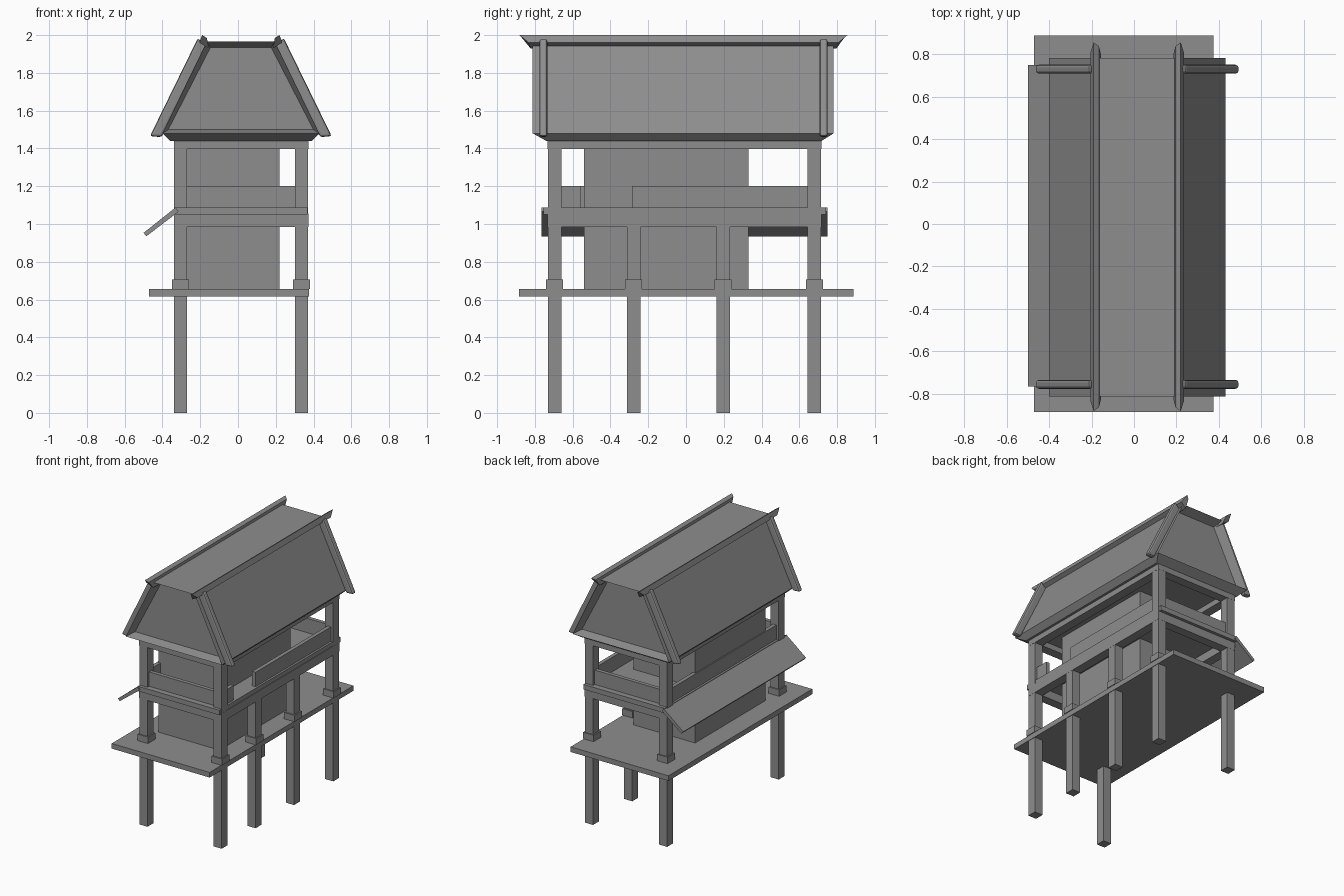
import bpy
import bmesh
from mathutils import Vector

cube = bpy.data.objects.get("Cube")
if cube:
    bpy.data.objects.remove(cube, do_unlink=True)

grey = bpy.data.materials.new("plain grey")
grey.use_nodes = True
grey.diffuse_color = (0.27, 0.27, 0.27, 1)
grey.node_tree.nodes["Principled BSDF"].inputs["Base Color"].default_value = (0.27, 0.27, 0.27, 1)

ROOF_X, ROOF_Y = 0.015, -0.013    # centre lines of the roof


def finish(name, bm):
    bmesh.ops.recalc_face_normals(bm, faces=bm.faces)
    mesh = bpy.data.meshes.new(name)
    bm.to_mesh(mesh)
    bm.free()
    mesh.materials.append(grey)
    obj = bpy.data.objects.new(name, mesh)
    bpy.context.collection.objects.link(obj)
    return obj


def loft(name, lower, upper, inset=None):
    """Solid between two matching loops of points, optionally with recessed ends."""
    bm = bmesh.new()
    a = [bm.verts.new(p) for p in lower]
    b = [bm.verts.new(p) for p in upper]
    caps = [bm.faces.new(a[::-1]), bm.faces.new(b)]
    for i in range(len(a)):
        j = (i + 1) % len(a)
        bm.faces.new((a[i], a[j], b[j], b[i]))
    if inset:
        bmesh.ops.recalc_face_normals(bm, faces=bm.faces)
        bmesh.ops.inset_individual(bm, faces=caps, thickness=inset[0])
        for f in caps:
            bmesh.ops.translate(bm, verts=f.verts, vec=-f.normal * inset[1])
    return finish(name, bm)


def rect(x, y, z):
    return [(x[0], y[0], z), (x[1], y[0], z), (x[1], y[1], z), (x[0], y[1], z)]


def box(name, x, y, z):
    return loft(name, rect(x, y, z[0]), rect(x, y, z[1]))


def prism(name, profile, y, inset=None):
    """Extrude an (x, z) profile along y."""
    return loft(name, *[[(px, end, pz) for px, pz in profile] for end in y], inset=inset)


# Main platform and enclosed core
box("platform", (-0.47, 0.375), (-0.885, 0.887), (0.615, 0.655))
box("inner_core", (-0.31, 0.22), (-0.54, 0.33), (0.655, 1.45))

# Posts with square plinths
RIGHT, LEFT = 0.336, -0.304
FRONT, BACK = -0.695, 0.68


def post(name, x, y, top):
    box(name, (x - 0.035, x + 0.035), (y - 0.036, y + 0.036), (0, top))
    box(name + "_plinth", (x - 0.045, x + 0.045), (y - 0.045, y + 0.045), (0.655, 0.705))


for x, side in ((LEFT, "awning_side"), (RIGHT, "open_side")):
    post(side + "_front_post", x, FRONT, 1.42)
    post(side + "_back_post", x, BACK, 1.42)
for i, y in enumerate((-0.277, 0.197)):
    post(f"middle_post_{i + 1}", RIGHT, y, 1.0)

# Horizontal beams around the posts at both levels
for level, z in (("floor", (0.985, 1.055)), ("eave", (1.397, 1.45))):
    for x, side in ((LEFT, "awning_side"), (RIGHT, "open_side")):
        box(f"{level}_beam_{side}", (x - 0.036, x + 0.036), (-0.732, 0.717), z)
    for y, side in ((FRONT, "front"), (BACK, "back")):
        box(f"{level}_beam_{side}", (LEFT, RIGHT), (y - 0.036, y + 0.036), z)

# Upper floor, its railings, and a gap in the open side
box("upper_floor", (-0.335, 0.367), (-0.755, 0.74), (1.05, 1.088))
RAIL = (1.085, 1.2)
for y, side in ((FRONT, "front"), (BACK, "back")):
    box("railing_" + side, (LEFT, RIGHT), (y - 0.015, y + 0.015), RAIL)
box("railing_awning_side", (LEFT - 0.015, LEFT + 0.015), (FRONT, BACK), RAIL)
for i, y in enumerate(((FRONT, -0.555), (-0.285, BACK))):
    box(f"railing_open_side_{i + 1}", (RIGHT - 0.015, RIGHT + 0.015), y, RAIL)

# Sloping awning
prism("awning", [(-0.5, 0.953), (-0.485, 0.935), (-0.315, 1.065), (-0.33, 1.088)], (-0.765, 0.748))

# Flared eave and roof with recessed gables
loft("eave", rect((-0.36, 0.39), (-0.74, 0.718), 1.44),
     rect((-0.4, 0.43), (-0.812, 0.782), 1.48))
prism("roof", [(-0.4, 1.48), (0.43, 1.48), (0.195, 1.965), (-0.165, 1.965)],
      (-0.812, 0.782), inset=(0.036, 0.07))


def mirrored(points, flip):
    return [(2 * ROOF_X - p[0] if flip else p[0],) + tuple(p[1:]) for p in points]


# Ridge caps with upswept ends, and boards lying on the slopes
ridge_low = [(-0.205, 1.96, 0.82), (-0.155, 1.93, 0.81)]
ridge_high = [(-0.19, 2.0, 0.868), (-0.165, 1.985, 0.85)]
section = [ridge_low[0], ridge_high[0], ridge_high[1], ridge_low[1]]
board = [(-0.212, 1.985), (-0.466, 1.465), (-0.405, 1.46), (-0.165, 1.935)]
for flip, side in ((False, "awning_side"), (True, "open_side")):
    pts = mirrored(section, flip)
    loft("ridge_cap_" + side,
         [(x, ROOF_Y - reach, z) for x, z, reach in pts],
         [(x, ROOF_Y + reach, z) for x, z, reach in pts])
    for sign, end in ((-1, "front"), (1, "back")):
        y = ROOF_Y + sign * 0.742
        obj = prism(f"slope_board_{side}_{end}", mirrored(board, flip), (y - 0.021, y + 0.021))
        bevel = obj.modifiers.new("softened_edges", "BEVEL")
        bevel.width = 0.012
        bevel.segments = 2
